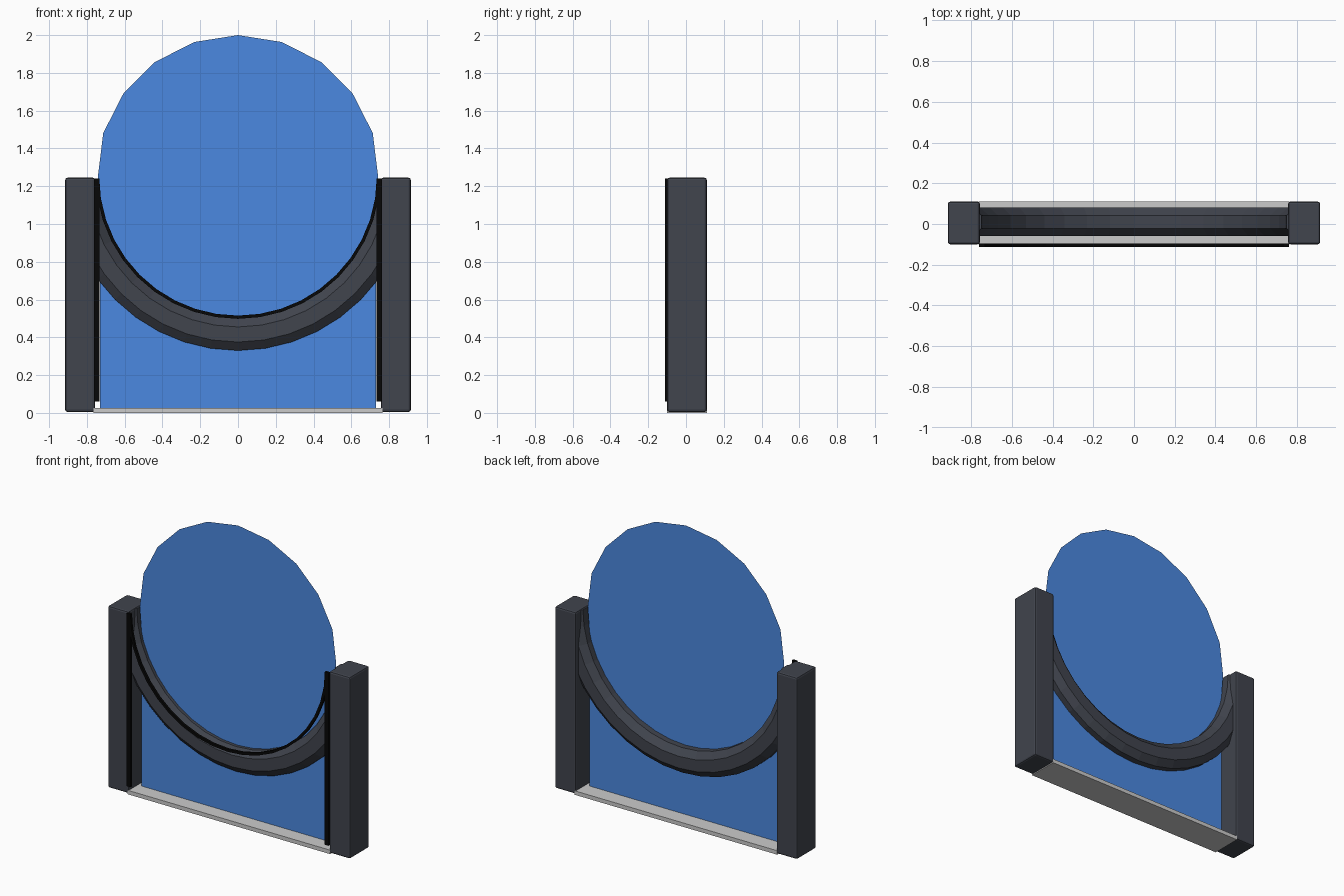
import bpy, bmesh, math
from mathutils import Vector

if "Cube" in bpy.data.objects:
    bpy.data.objects.remove(bpy.data.objects["Cube"])

CZ, R = 1.25, 0.75   # centre height and radius of the round pane


def material(name, rgb):
    m = bpy.data.materials.new(name)
    m.diffuse_color = (*rgb, 1)
    m.use_nodes = True
    m.node_tree.nodes["Principled BSDF"].inputs["Base Color"].default_value = m.diffuse_color
    return m


DARK = material("dark_frame", (0.052, 0.058, 0.075))
BLACK = material("black_trim", (0.002, 0.002, 0.002))
BLUE = material("blue_pane", (0.07, 0.25, 0.75))


def finish(bm, name, mat=None):
    me = bpy.data.meshes.new(name)
    bm.to_mesh(me)
    bm.free()
    ob = bpy.data.objects.new(name, me)
    bpy.context.collection.objects.link(ob)
    if mat:
        me.materials.append(mat)
    return ob


def box(name, lo, hi, mat=None, bevel=0):
    bm = bmesh.new()
    bmesh.ops.create_cube(bm, size=1)
    for v in bm.verts:
        v.co = Vector([l + (c + 0.5) * (h - l) for c, l, h in zip(v.co, lo, hi)])
    if bevel:
        bmesh.ops.bevel(bm, geom=bm.edges[:], offset=bevel, segments=2,
                        profile=0.5, affect='EDGES')
    return finish(bm, name, mat)


def lower_arc(name, profile, mat, clip_x):
    """Sweep an (r, y) profile round the lower half circle, trimmed to the posts."""
    bm = bmesh.new()
    rings = []
    for i in range(21):
        a = math.radians(-90 + 9 * i)
        rings.append([bm.verts.new((r * math.sin(a), y, CZ - r * math.cos(a)))
                      for r, y in profile])
    n = len(profile)
    for a, b in zip(rings, rings[1:]):
        for j in range(n):
            k = (j + 1) % n
            bm.faces.new((a[j], a[k], b[k], b[j]))
    bm.faces.new(rings[0])
    bm.faces.new(rings[-1][::-1])
    for co, no in (((clip_x, 0, 0), (1, 0, 0)), ((-clip_x, 0, 0), (-1, 0, 0)),
                   ((0, 0, 1.24), (0, 0, 1))):
        bmesh.ops.bisect_plane(bm, geom=bm.verts[:] + bm.edges[:] + bm.faces[:],
                               plane_co=co, plane_no=no, clear_outer=True)
        bmesh.ops.holes_fill(bm, edges=[e for e in bm.edges if e.is_boundary])
    bmesh.ops.recalc_face_normals(bm, faces=bm.faces[:])
    return finish(bm, name, mat)


# Posts with black trim along their inner front edges
for side, s in (("left", -1), ("right", 1)):
    x = sorted((s * 0.757, s * 0.915))
    box(side + "_post", (x[0], -0.1, 0.005), (x[1], 0.11, 1.245), DARK, 0.012)
    x = sorted((s * 0.733, s * 0.762))
    box(side + "_trim", (x[0], -0.112, 0.06), (x[1], -0.095, 1.24), BLACK)

# Sill
box("sill", (-0.765, -0.1, 0), (0.765, 0.11, 0.027))

# Octagonal arched rail
rc, yc, hr, hy, cr, cy = 0.835, 0.01, 0.085, 0.07, 0.04, 0.032
rail = [(rc - cr, yc - hy), (rc + cr, yc - hy), (rc + hr, yc - cy), (rc + hr, yc + cy),
        (rc + cr, yc + hy), (rc - cr, yc + hy), (rc - hr, yc + cy), (rc - hr, yc - cy)]
lower_arc("arched_rail", rail, DARK, 0.8)

# Thin black trim following the arc
lower_arc("arched_trim", [(0.735, -0.112), (0.752, -0.112), (0.752, -0.095), (0.735, -0.095)],
          BLACK, 0.76)

# Flat pane: round head above a straight-sided panel
bm = bmesh.new()
head = [(R * math.sin(math.radians(18 * i)), CZ + R * math.cos(math.radians(18 * i)))
        for i in range(-4, 5)]
outline = [(-0.73, 0.02), (-0.73, 1.1), (-0.742, CZ)] + head + \
          [(0.742, CZ), (0.73, 1.1), (0.73, 0.02)]
bm.faces.new([bm.verts.new((x, 0, z)) for x, z in outline][::-1])
bmesh.ops.recalc_face_normals(bm, faces=bm.faces[:])
finish(bm, "pane", BLUE)
